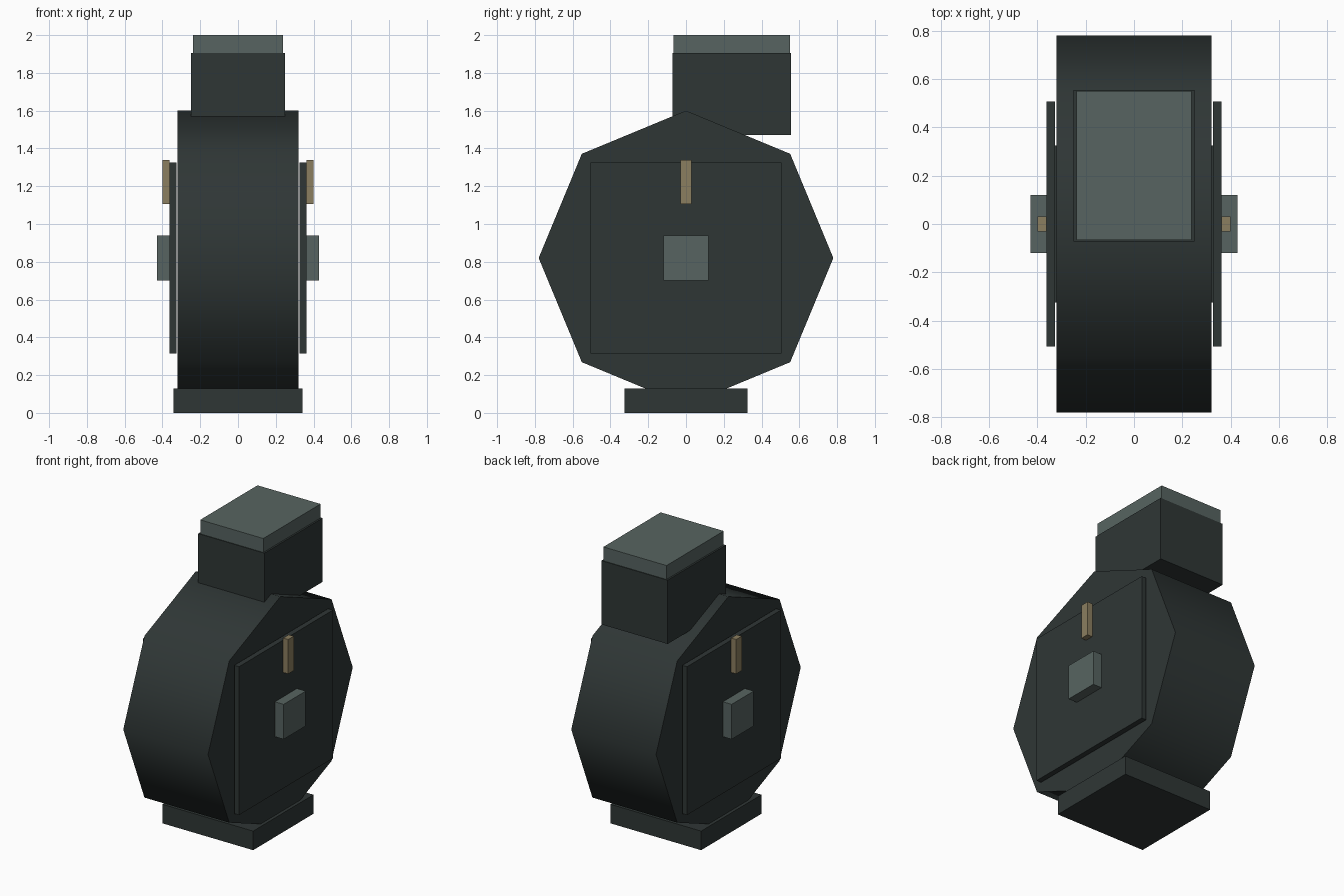
import bpy
import math
from mathutils import Matrix

cube = bpy.data.objects.get("Cube")
if cube:
    bpy.data.objects.remove(cube, do_unlink=True)


def material(name, rgb):
    mat = bpy.data.materials.new(name)
    mat.use_nodes = True
    mat.diffuse_color = (*rgb, 1)
    mat.node_tree.nodes["Principled BSDF"].inputs["Base Color"].default_value = (*rgb, 1)
    return mat


dark = material("dark slate", (0.028, 0.037, 0.036))
grey = material("grey green", (0.095, 0.127, 0.119))
tan = material("tan", (0.26, 0.21, 0.115))


def box(name, x, y, z, mat):
    """Box spanning the given (low, high) ranges."""
    bpy.ops.mesh.primitive_cube_add(size=1)
    obj = bpy.context.object
    obj.name = name
    spans = (x, y, z)
    centre = Matrix.Translation([(a + b) / 2 for a, b in spans])
    scale = Matrix.Diagonal([b - a for a, b in spans] + [1])
    obj.data.transform(centre @ scale)
    obj.data.materials.append(mat)
    return obj


# Octagonal drum lying on its side, with smooth rim and sharp caps
AXIS_Z = 0.82
bpy.ops.mesh.primitive_cylinder_add(vertices=8, radius=0.78, depth=0.64)
drum = bpy.context.object
drum.name = "drum_body"
drum.data.transform(Matrix.Translation((0, 0, AXIS_Z)) @ Matrix.Rotation(math.pi / 2, 4, 'Y'))
drum.data.materials.append(dark)
bpy.ops.object.shade_smooth_by_angle(angle=math.radians(60))

# Foot, and the offset neck with its cap
box("foot", (-0.342, 0.342), (-0.325, 0.325), (0, 0.13), dark)
box("neck", (-0.25, 0.25), (-0.072, 0.555), (1.47, 1.905), dark)
box("neck_cap", (-0.238, 0.238), (-0.067, 0.55), (1.905, 2.0), grey)

# Side plates, hubs and markers on both sides
for side, s in (("left", 1), ("right", -1)):
    def span(a, b):
        return tuple(sorted((s * a, s * b)))
    box(side + "_plate", span(0.326, 0.362), (-0.506, 0.506), (AXIS_Z - 0.506, AXIS_Z + 0.506), dark)
    box(side + "_hub", span(0.362, 0.428), (-0.119, 0.119), (AXIS_Z - 0.119, AXIS_Z + 0.119), grey)
    box(side + "_marker", span(0.362, 0.4), (-0.03, 0.03), (1.105, 1.34), tan)
